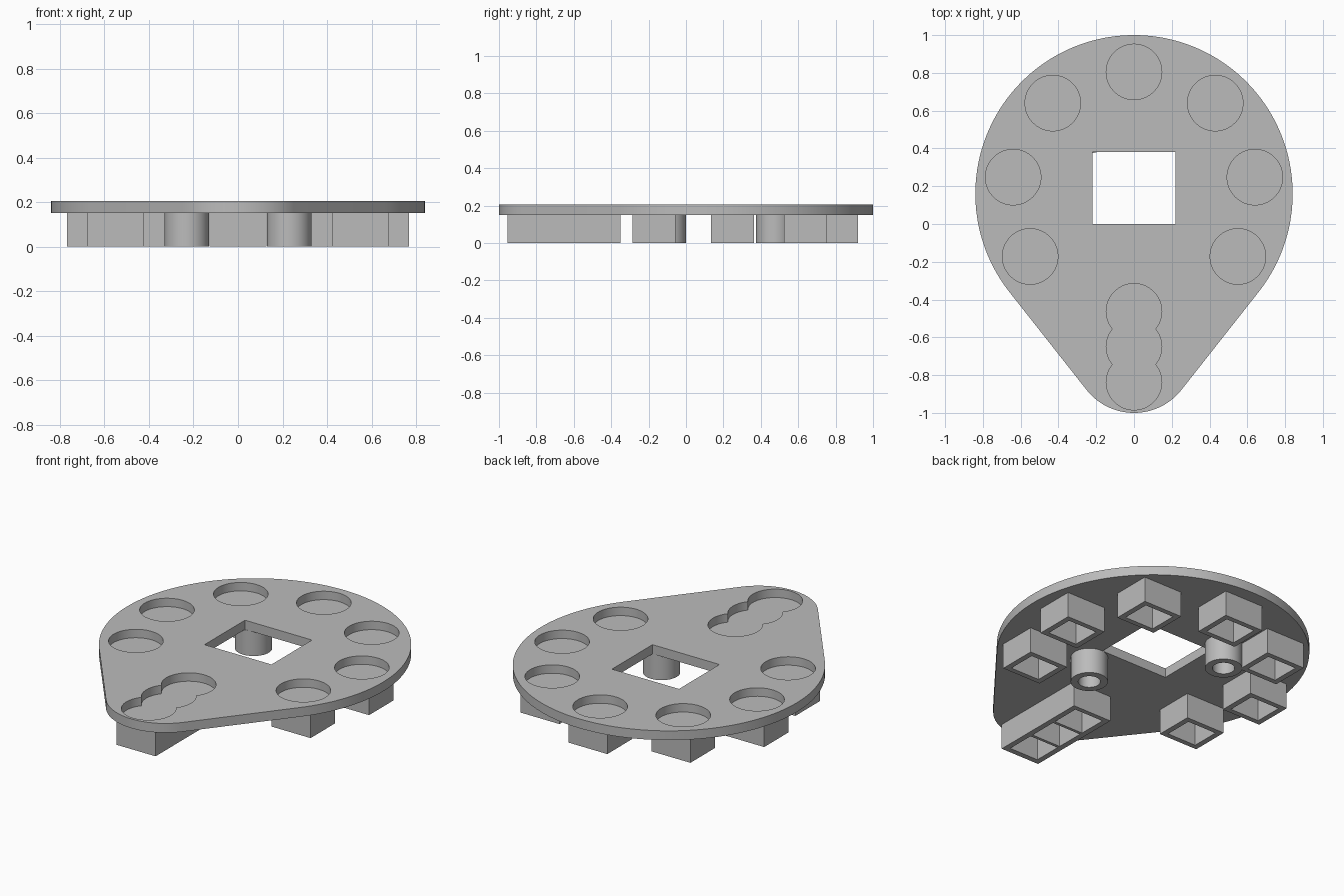
import bpy, bmesh, math

if "Cube" in bpy.data.objects:
    bpy.data.objects.remove(bpy.data.objects["Cube"])

PLATE_Z, TOP_Z, FLOOR_Z = 0.15, 0.205, 0.155
BX, BY = 0.255, 0.23          # socket outer size
IX, IY = 0.19, 0.17           # socket cavity size

grey = bpy.data.materials.new("light_grey")
grey.diffuse_color = (0.5, 0.5, 0.5, 1)
grey.use_nodes = True
grey.node_tree.nodes["Principled BSDF"].inputs["Base Color"].default_value = grey.diffuse_color


def prism(name, outline, z0, z1):
    """Extrude a counter-clockwise outline from z0 to z1."""
    bm = bmesh.new()
    low = [bm.verts.new((x, y, z0)) for x, y in outline]
    high = [bm.verts.new((x, y, z1)) for x, y in outline]
    bm.faces.new(low[::-1])
    bm.faces.new(high)
    n = len(outline)
    for i in range(n):
        j = (i + 1) % n
        bm.faces.new((low[i], low[j], high[j], high[i]))
    mesh = bpy.data.meshes.new(name)
    bm.to_mesh(mesh)
    bm.free()
    mesh.materials.append(grey)
    obj = bpy.data.objects.new(name, mesh)
    bpy.context.collection.objects.link(obj)
    return obj


def arc(cx, cy, r, a0, a1, n):
    return [(cx + r * math.cos(a0 + (a1 - a0) * i / n),
             cy + r * math.sin(a0 + (a1 - a0) * i / n)) for i in range(n + 1)]


def circle(cx, cy, r, n=64):
    return arc(cx, cy, r, 0, math.tau, n)[:-1]


def rect(cx, cy, w, d):
    return [(cx + sx * w / 2, cy + sy * d / 2)
            for sx, sy in ((-1, -1), (1, -1), (1, 1), (-1, 1))]


def cut(obj, outline, z0, z1):
    """Subtract a prism from obj."""
    tool = prism("cutter", outline, z0, z1)
    tool.hide_render = True
    mod = obj.modifiers.new("cut", 'BOOLEAN')
    mod.operation = 'DIFFERENCE'
    mod.solver = 'EXACT'
    mod.object = tool
    bpy.context.view_layer.objects.active = obj
    bpy.ops.object.modifier_apply(modifier=mod.name)
    bpy.data.objects.remove(tool, do_unlink=True)


def smooth(obj):
    bpy.ops.object.select_all(action='DESELECT')
    obj.select_set(True)
    bpy.context.view_layer.objects.active = obj
    bpy.ops.object.shade_smooth_by_angle(angle=math.radians(30))


# Socket positions: ring of seven, plus a row of three at the tip
ring = [(0, 0.805)]
for x, y in ((0.43, 0.64), (0.64, 0.248), (0.55, -0.172)):
    ring += [(x, y), (-x, y)]
row = [(0, -0.65 + k * 0.1875) for k in (-1, 0, 1)]

# Teardrop plate: large arc and small tip arc joined by tangents
R, CY, r, cy = 0.84, 0.16, 0.32, -0.68
t = math.asin((R - r) / (CY - cy))
plate = prism("plate", arc(0, CY, R, -t, math.pi + t, 120)
              + arc(0, cy, r, math.pi + t, math.tau - t, 40), PLATE_Z, TOP_Z)

# Square window and round pockets
cut(plate, rect(0, 0.19, 0.44, 0.38), 0, 0.4)
for x, y in ring + row:
    cut(plate, circle(x, y, 0.147), FLOOR_Z, 0.4)
smooth(plate)

# Open-bottomed sockets under the ring pockets
for x, y in ring:
    socket = prism("socket", rect(x, y, BX, BY), 0, PLATE_Z)
    cut(socket, rect(x, y, IX, IY), -0.1, 0.3)

# Long socket with three cavities
long_socket = prism("long_socket", rect(0, -0.6525, BX, 0.605), 0, PLATE_Z)
for x, y in row:
    cut(long_socket, rect(x, y, IX, IY), -0.1, 0.3)

# Hollow posts at opposite corners of the window
for x, y in ((0.23, -0.1), (-0.23, 0.475)):
    post = prism("post", circle(x, y, 0.1), 0, PLATE_Z)
    cut(post, circle(x, y, 0.06), -0.1, 0.3)
    smooth(post)
